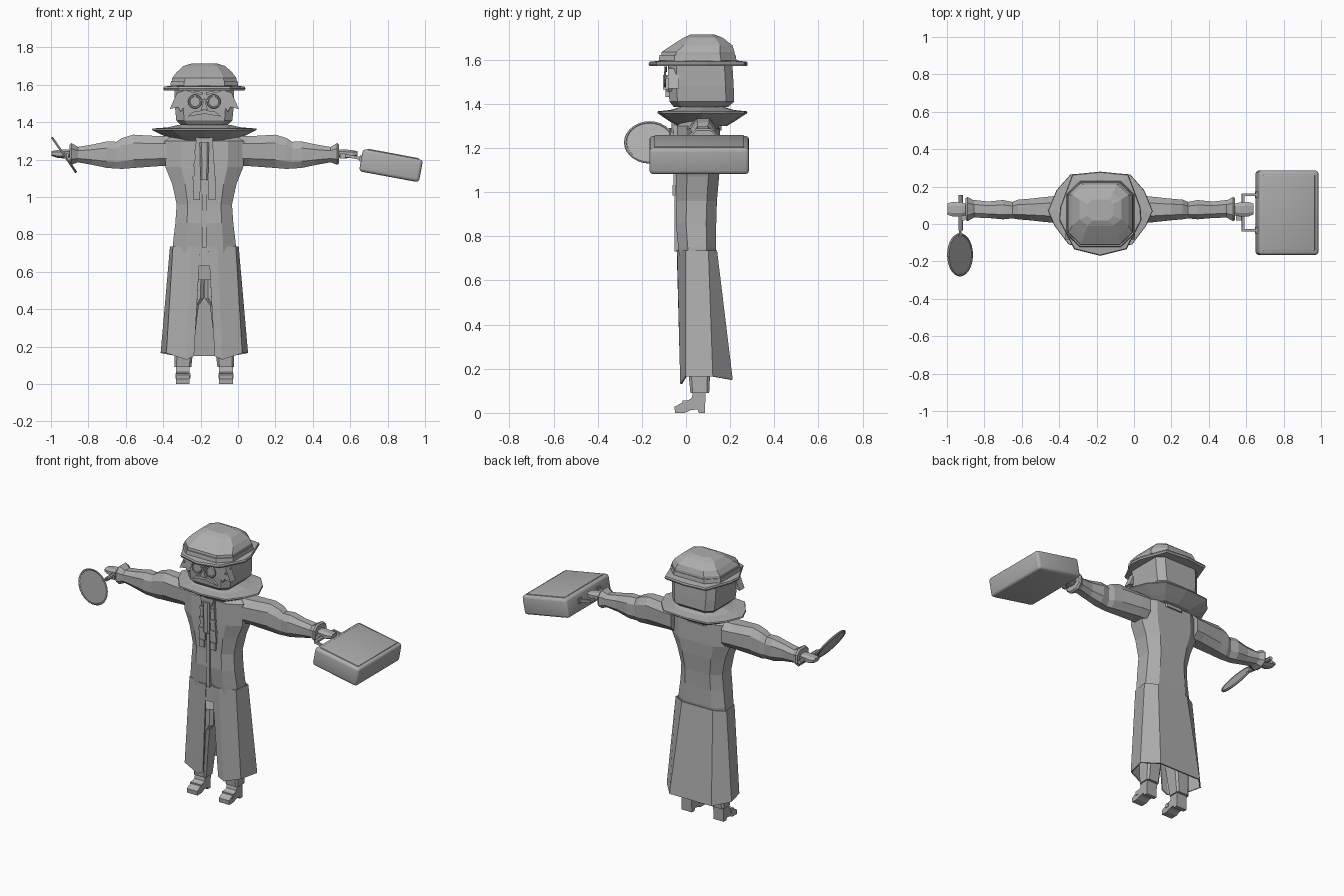
import bpy, bmesh, math
from mathutils import Vector, Matrix

if "Cube" in bpy.data.objects:
    bpy.data.objects.remove(bpy.data.objects["Cube"])

CX = -0.18  # body centre line
grey = bpy.data.materials.new("mid_grey")
grey.diffuse_color = (0.42, 0.42, 0.42, 1)
grey.use_nodes = True
grey.node_tree.nodes["Principled BSDF"].inputs["Base Color"].default_value = grey.diffuse_color


def finish(name, bm, smooth=False):
    bmesh.ops.recalc_face_normals(bm, faces=bm.faces)
    me = bpy.data.meshes.new(name)
    bm.to_mesh(me)
    bm.free()
    me.materials.append(grey)
    for p in me.polygons:
        p.use_smooth = smooth
    ob = bpy.data.objects.new(name, me)
    bpy.context.collection.objects.link(ob)
    return ob


def loft(name, rings, closed=True, caps=True):
    """Skin a list of equal-length point rings."""
    bm = bmesh.new()
    vs = [[bm.verts.new(p) for p in r] for r in rings]
    n = len(vs[0])
    for a, b in zip(vs, vs[1:]):
        for i in range(n if closed else n - 1):
            j = (i + 1) % n
            bm.faces.new((a[i], a[j], b[j], b[i]))
    if caps and closed:
        bm.faces.new(vs[0])
        bm.faces.new(vs[-1])
    return finish(name, bm)


def octagon(z, hx, y0, y1, kx=0.6, ky=0.6, cx=CX):
    """Chamfered rectangle ring at height z."""
    yc, hy = (y0 + y1) / 2, (y1 - y0) / 2
    pts = [(kx, -1), (1, -ky), (1, ky), (kx, 1), (-kx, 1), (-1, ky), (-1, -ky), (-kx, -1)]
    return [(cx + hx * x, yc + hy * y, z) for x, y in pts]


def mirrored(half, z, scale=1, cy=0.07):
    """Ring from right-hand half outline (first and last on the centre line)."""
    full = half + [(-x, y) for x, y in half[-2:0:-1]]
    return [(CX + x * scale, cy + (y - cy) * scale, z) for x, y in full]


def box(name, lo, hi, bevel=0):
    bm = bmesh.new()
    c, s = [(a + b) / 2 for a, b in zip(lo, hi)], [b - a for a, b in zip(lo, hi)]
    bmesh.ops.create_cube(bm, size=1, matrix=Matrix.Translation(c) @ Matrix.Diagonal((*s, 1)))
    if bevel:
        bmesh.ops.bevel(bm, geom=bm.edges[:], offset=bevel, segments=3, profile=0.5, affect='EDGES')
    return finish(name, bm, bool(bevel))


def extrude(name, pts, vec):
    a = [Vector(p) for p in pts]
    return loft(name, [a, [p + Vector(vec) for p in a]])


def ring_mesh(name, centre, normal, R, r, segs=20, tube=6):
    m = Matrix.Translation(centre) @ Vector(normal).to_track_quat('Z', 'Y').to_matrix().to_4x4()
    rings = []
    for i in range(segs + 1):
        a = 2 * math.pi * i / segs
        rings.append([m @ Vector(((R + r * math.cos(t)) * math.cos(a), (R + r * math.cos(t)) * math.sin(a),
                      r * math.sin(t))) for t in (2 * math.pi * k / tube for k in range(tube))])
    return loft(name, rings, caps=False)


def cylinder(name, centre, normal, r, depth, segs=20):
    bm = bmesh.new()
    m = Matrix.Translation(centre) @ Vector(normal).to_track_quat('Z', 'Y').to_matrix().to_4x4()
    bmesh.ops.create_cone(bm, cap_ends=True, segments=segs, radius1=r, radius2=r, depth=depth, matrix=m)
    return finish(name, bm)


# Hat: brim and faceted crown
brim = [(0, -.17), (.14, -.135), (.22, .02), (.215, .09), (.15, .265), (0, .28)]
loft("hat_brim", [mirrored(brim, z, s) for z, s in ((1.57, .75), (1.57, .98), (1.58, 1), (1.59, .98), (1.595, .8))])
loft("hat_crown", [octagon(1.58, .178, -.12, .225), octagon(1.635, .172, -.11, .22),
                   octagon(1.665, .15, -.065, .21), octagon(1.70, .112, -.01, .165), octagon(1.713, .07, .02, .13)])
loft("hat_band", [octagon(1.595, .182, -.124, .229), octagon(1.62, .178, -.12, .225)])

# Head, neck and face
loft("head", [octagon(1.385, .125, -.055, .19, .7, .7), octagon(1.41, .15, -.075, .218, .72, .75),
              octagon(1.48, .157, -.08, .216, .72, .75), octagon(1.58, .16, -.08, .21, .72, .75)])
loft("neck", [octagon(1.28, .09, 0, .16), octagon(1.39, .09, 0, .16)])
extrude("nose", [(CX - .018, -.075, 1.465), (CX + .018, -.075, 1.465), (CX, -.075, 1.53)], (0, -.03, 0))
for s, side in ((-1, "left"), (1, "right")):
    ring_mesh("spectacle_rim_" + side, (CX + s * .05, -.095, 1.51), (0, 1, 0), .032, .006, 14)
    cylinder("spectacle_lens_" + side, (CX + s * .05, -.093, 1.51), (0, 1, 0), .03, .006, 14)
    box("spectacle_arm_" + side, (CX + s * .15 - .006, -.09, 1.515), (CX + s * .15 + .006, .06, 1.525))
    # swept hair in front of the temples, brows and moustache
    extrude("side_hair_" + side, [(CX + s * x, -.082, z) for x, z in
            ((.08, 1.57), (.145, 1.56), (.185, 1.47), (.14, 1.48), (.125, 1.455), (.10, 1.50))], (0, .05, 0))
    extrude("brow_" + side, [(CX + s * x, -.085, z) for x, z in
            ((.01, 1.545), (.09, 1.565), (.09, 1.575), (.01, 1.56))], (0, -.012, 0))
    extrude("moustache_" + side, [(CX + s * x, -.075, z) for x, z in
            ((0, 1.465), (.06, 1.455), (.09, 1.43), (0, 1.445))], (0, -.018, 0))
box("spectacle_bridge", (CX - .02, -.1, 1.512), (CX + .02, -.09, 1.52))

# Flared coat collar
flare = [(0, -.13), (.17, -.11), (.245, -.01), (.28, .07), (.235, .18), (.16, .265), (0, .278)]
loft("collar", [mirrored(flare, z, s) for z, s in ((1.30, .56), (1.32, .72), (1.358, 1), (1.366, .99), (1.372, .7), (1.385, .5))])

# Coat body
loft("coat_body", [octagon(z, hx, y0, y1, .6, .5) for z, hx, y0, y1 in (
    (.70, .168, -.03, .13), (.75, .168, -.035, .137), (.86, .155, -.046, .137), (.96, .148, -.043, .14),
    (1.07, .172, -.045, .15), (1.16, .208, -.045, .155), (1.30, .212, -.04, .15), (1.33, .165, -.01, .13))])
box("coat_front_placket", (CX - .012, -.052, .73), (CX + .012, -.02, 1.12))

# Flared coat skirt, open at the front
top = [(.022, -.038), (.07, -.036), (.165, .0), (.18, .10), (.11, .137)]
low = [(.055, -.022), (.095, -.022), (.20, .0), (.23, .12), (.15, .208)]
lowz = [.15, .13, .165, .165, .15]
mid_t = [(CX + x, y, .735) for x, y in top]
mid_b = [(CX + x, y, z) for (x, y), z in zip(low, lowz)]


def flip(pts):
    return pts + [(2 * CX - x, y, z) for x, y, z in reversed(pts)]


skirt = loft("coat_skirt", [flip(mid_t), flip(mid_b)], closed=False)
mod = skirt.modifiers.new("cloth", 'SOLIDIFY')
mod.thickness = .008
mod.offset = 0
box("coat_flap_join", (CX - .035, -.037, .63), (CX + .035, -.03, .74))

# Scarf: knot and two hanging tails
extrude("scarf_knot", [(CX - .05, -.03, 1.32), (CX - .035, -.03, 1.27), (CX + .035, -.03, 1.27), (CX + .05, -.03, 1.32),
                       (CX + .03, -.03, 1.345), (CX - .03, -.03, 1.345)], (0, -.035, 0))
for s, side, zb in ((-1, "left", 1.0), (1, "right", 1.0)):
    extrude("scarf_tail_" + side, [(CX + s * x, -.035, z) for x, z in
            ((.012, 1.30), (.045, 1.30), (.062, zb + .03), (.02, zb + .03))], (0, -.022, 0))
    for k, z in enumerate((1.23, 1.16, 1.09)):
        a, b = sorted((CX + s * .012, CX + s * (.052 + k * .005)))
        box("scarf_stripe_%s_%d" % (side, k), (a, -.063, z), (b, -.04, z + .02))
    box("scarf_fringe_" + side, (CX + s * .041 - .018, -.062, zb - .015), (CX + s * .041 + .018, -.048, zb + .032))
loft("scarf_centre", [octagon(1.09, .02, -.075, -.04), octagon(1.29, .025, -.078, -.04)])

# Arms, cuffs, hands, legs and shoes
arm = [(.18, 1.165, 1.325, 0, .155), (.24, 1.165, 1.325, .005, .15), (.38, 1.155, 1.333, .02, .135),
       (.44, 1.15, 1.315, .025, .13), (.47, 1.152, 1.295, .03, .118), (.52, 1.155, 1.297, .025, .128),
       (.60, 1.172, 1.28, .032, .12), (.69, 1.188, 1.265, .035, .13)]
cuff = [(.665, 1.19, 1.262, .04, .12), (.71, 1.172, 1.288, .015, .145), (.72, 1.18, 1.28, .022, .138)]
hand = [(.70, 1.215, 1.25, .05, .105), (.745, 1.205, 1.255, .04, .115), (.79, 1.21, 1.25, .04, .118), (.818, 1.22, 1.245, .05, .11)]
leg = [(.56, .0, .15, -.01, .12), (.46, .002, .15, -.01, .12), (.42, .03, .15, -.008, .12), (.30, .045, .155, 0, .115), (.09, .07, .16, .02, .105)]
shoe = [(.085, 0), (.058, 0), (.052, .016), (.02, .012), (-.005, 0), (-.05, 0), (-.052, .028), (-.02, .045),
        (.025, .065), (.035, .11), (.09, .11)]


def arm_ring(s, d, z0, z1, y0, y1):
    yc, zc, hy, hz = (y0 + y1) / 2, (z0 + z1) / 2, (y1 - y0) / 2, (z1 - z0) / 2
    return [(CX + s * d, yc + hy * a, zc + hz * b) for a, b in
            ((1, -.5), (1, .5), (.5, 1), (-.5, 1), (-1, .5), (-1, -.5), (-.5, -1), (.5, -1))]


for s, side in ((-1, "left"), (1, "right")):
    for name, rows in (("sleeve_", arm), ("cuff_", cuff), ("hand_", hand)):
        loft(name + side, [arm_ring(s, *r) for r in rows])
    loft("trouser_leg_" + side, [octagon(z, (b - a) / 2, y0, y1, .75, .75, CX + s * (a + b) / 2)
                                 for z, a, b, y0, y1 in leg])
    extrude("shoe_" + side, [(CX + s * .115 - .037, y, z) for y, z in shoe], (.074, 0, 0))
    box("shoe_strap_" + side, (CX + s * .115 - .04, -.015, .03), (CX + s * .115 + .04, .01, .055))
    x = CX + s * .74
    box("thumb_" + side, (x - .014, .02, 1.205), (x + .014, .05, 1.232))

# Magnifying glass
n, c = (.82, 0, .57), (-.93, -.165, 1.225)
ring_mesh("magnifier_rim", c, n, .109, .007, 28)
cylinder("magnifier_glass", c, n, .108, .006, 28)
cylinder("magnifier_neck", (-.928, -.04, 1.225), (0, 1, 0), .007, .05, 8)
cylinder("magnifier_handle", (-.926, .06, 1.225), (0, 1, 0), .013, .19, 8)

# Briefcase with raised panel and handle, tilted with the arm
tilt = Matrix.Translation((.818, .06, 1.168)) @ Matrix.Rotation(math.radians(10.5), 4, 'Y')
case = [box("briefcase_body", (-.163, -.226, -.061), (.163, .226, .061), .018),
        box("briefcase_top_panel", (-.14, -.203, .05), (.14, .203, .066), .004),
        box("briefcase_handle_grip", (-.248, -.1, .0), (-.234, .1, .016))]
for k, y in enumerate((-.1, .09)):
    case.append(box("briefcase_handle_side_%d" % k, (-.248, y, 0), (-.155, y + .012, .016)))
    case.append(box("briefcase_handle_mount_%d" % k, (-.172, y - .012, -.008), (-.158, y + .024, .024)))
for ob in case:
    ob.data.transform(tilt)
